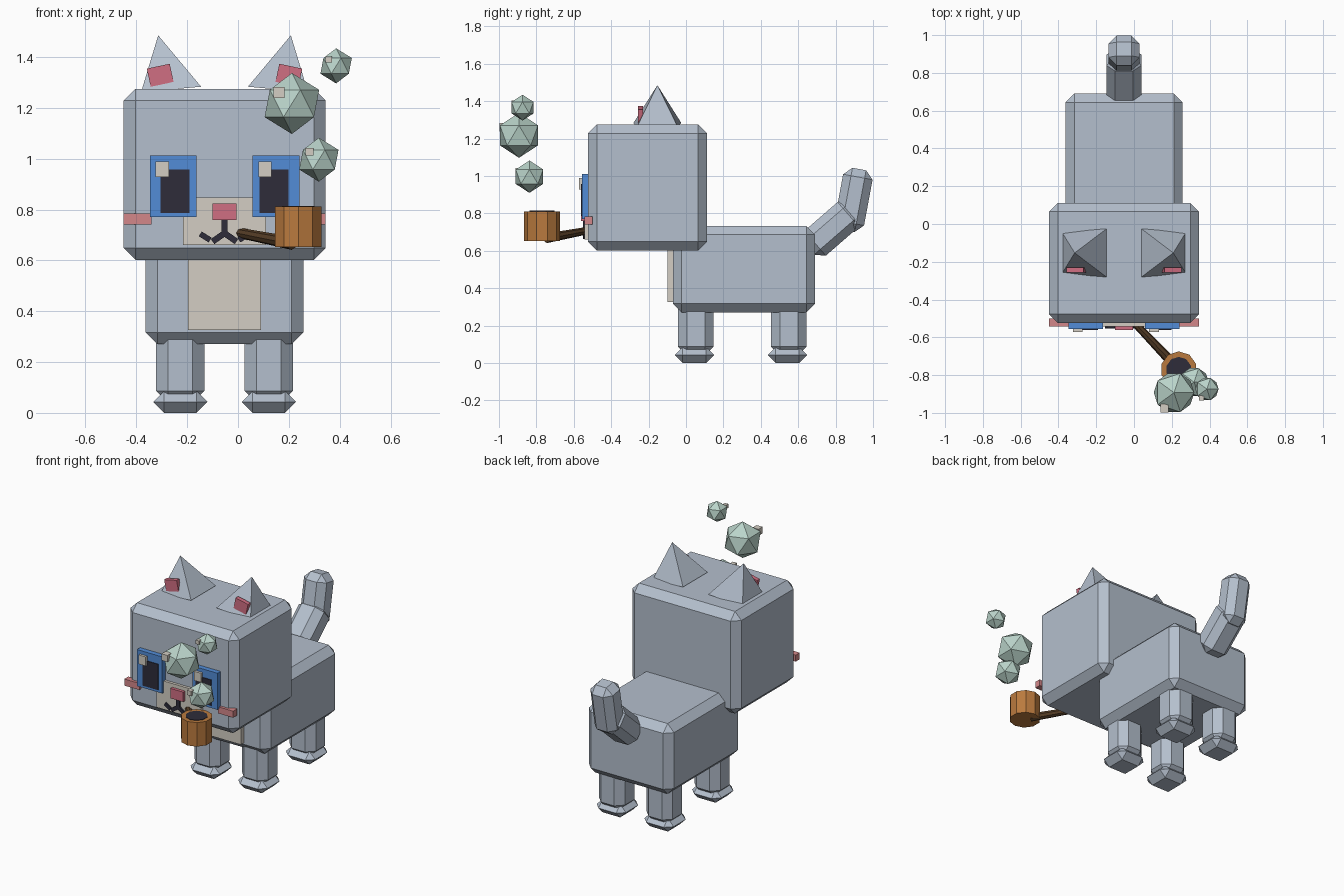
import bpy, bmesh, math
from mathutils import Matrix, Vector

if "Cube" in bpy.data.objects:
    bpy.data.objects.remove(bpy.data.objects["Cube"])


def material(name, r, g, b):
    lin = [((c / 255 + 0.055) / 1.055) ** 2.4 for c in (r, g, b)]
    m = bpy.data.materials.new(name)
    m.diffuse_color = (*lin, 1)
    m.use_nodes = True
    m.node_tree.nodes["Principled BSDF"].inputs["Base Color"].default_value = m.diffuse_color
    return m


GREY = material("grey fur", 180, 191, 205)
CREAM = material("cream", 212, 206, 196)
PINK = material("rose pink", 208, 110, 130)
BLUSH = material("blush", 212, 135, 138)
BLUE = material("eye blue", 82, 140, 215)
DARK = material("near black", 46, 44, 58)
WOOD = material("bowl wood", 186, 122, 62)
STEM = material("stem wood", 84, 60, 37)
MINT = material("pale mint", 186, 212, 202)

C = -0.053  # mirror plane of the animal


def finish(name, bm, mat):
    bmesh.ops.recalc_face_normals(bm, faces=bm.faces)
    me = bpy.data.meshes.new(name)
    bm.to_mesh(me)
    bm.free()
    me.materials.append(mat)
    ob = bpy.data.objects.new(name, me)
    bpy.context.collection.objects.link(ob)
    return ob


def box(name, mat, center, size, bevel=0.0, rot=(0, 0, 0)):
    bm = bmesh.new()
    bmesh.ops.create_cube(bm, size=1, matrix=Matrix.Diagonal((*size, 1)))
    ob = finish(name, bm, mat)
    ob.location = center
    ob.rotation_euler = [math.radians(a) for a in rot]
    if bevel:
        mod = ob.modifiers.new("chamfer", "BEVEL")
        mod.width, mod.segments = bevel, 1
    return ob


def span(name, mat, x, y, z, bevel=0.0):
    """Box given by its extents."""
    ext = (x, y, z)
    return box(name, mat, [(a + b) / 2 for a, b in ext], [abs(b - a) for a, b in ext], bevel)


def rod(name, mat, a, b, r1, r2, sides):
    a, b = Vector(a), Vector(b)
    d = b - a
    turn = d.to_track_quat('Z', 'Y').to_matrix().to_4x4() if abs(d.x) + abs(d.y) > 1e-6 else Matrix()
    bm = bmesh.new()
    bmesh.ops.create_cone(bm, cap_ends=True, segments=sides, radius1=r1, radius2=r2,
                          depth=d.length, matrix=Matrix.Translation((a + b) / 2) @ turn)
    return finish(name, bm, mat)


# head, body, belly
span("head", GREY, (-0.45, 0.345), (-0.524, 0.112), (0.602, 1.275), 0.047)
span("body", GREY, (-0.363, 0.258), (-0.07, 0.69), (0.27, 0.733), 0.047)
span("belly_patch", CREAM, (C - 0.144, C + 0.144), (-0.10, -0.05), (0.326, 0.64))

# tail in two chamfered pieces
box("tail_base", GREY, (C, 0.779, 0.717), (0.186, 0.175, 0.325), 0.045, (-49, 0, 0))
box("tail_tip", GREY, (C, 0.896, 0.872), (0.165, 0.16, 0.335), 0.043, (-10.5, 0, 0))

for s, side in ((-1, "left"), (1, "right")):
    # legs and paws
    for y, end in ((0.053, "front"), (0.55, "rear")):
        x = C + s * 0.174
        box(f"{end}_leg_{side}", GREY, (x, y, 0.19), (0.19, 0.19, 0.30), 0.047)
        box(f"{end}_paw_{side}", GREY, (x, y - 0.008, 0.043), (0.213, 0.21, 0.086), 0.0425)

    # ears: leaning pyramids with an inner plate
    bm = bmesh.new()
    base = [bm.verts.new((C + s * dx, y, z)) for dx, y, z in
            ((0.328, -0.262, 1.262), (0.092, -0.281, 1.283),
             (0.092, -0.025, 1.283), (0.328, -0.044, 1.262))]
    tip = bm.verts.new((C + s * 0.261, -0.153, 1.485))
    bm.faces.new(base)
    for i in range(4):
        bm.faces.new((base[i], base[(i + 1) % 4], tip))
    finish(f"ear_{side}", bm, GREY)
    box(f"inner_ear_{side}", PINK, (C + s * 0.253, -0.243, 1.328),
        (0.092, 0.028, 0.073), 0, (0, s * 12, 0))

    # eyes
    ex = C + s * 0.202
    box(f"eye_{side}", BLUE, (ex, -0.535, 0.891), (0.184, 0.044, 0.241))
    box(f"pupil_{side}", DARK, (ex + s * -0.008, -0.545, 0.872), (0.114, 0.034, 0.17))
    box(f"eye_glint_{side}", CREAM, (ex - 0.043, -0.555, 0.958), (0.052, 0.036, 0.06))

    # cheeks and the two mouth strokes of each side
    box(f"cheek_{side}", BLUSH, (C + s * 0.342, -0.521, 0.762), (0.11, 0.042, 0.043))
    box(f"mouth_inner_{side}", DARK, (C + s * 0.024, -0.54, 0.69),
        (0.056, 0.024, 0.024), 0, (0, s * 35, 0))
    box(f"mouth_outer_{side}", DARK, (C + s * 0.076, -0.54, 0.692),
        (0.046, 0.024, 0.022), 0, (0, s * -32, 0))

# muzzle, nose, mouth centre
span("muzzle", CREAM, (C - 0.163, C + 0.163), (-0.542, -0.5), (0.66, 0.847))
span("nose", PINK, (C - 0.047, C + 0.047), (-0.562, -0.5), (0.758, 0.823))
span("mouth_centre", DARK, (C - 0.012, C + 0.012), (-0.552, -0.52), (0.698, 0.765))

# pipe
rod("pipe_stem", STEM, (0.0, -0.52, 0.709), (0.213, -0.745, 0.667), 0.02, 0.026, 8)
rod("pipe_bowl", WOOD, (0.237, -0.77, 0.653), (0.237, -0.77, 0.811), 0.096, 0.096, 10)
rod("pipe_filling", DARK, (0.237, -0.77, 0.79), (0.237, -0.77, 0.814), 0.067, 0.067, 10)

# bubbles with glints
for i, (p, r) in enumerate((((0.318, -0.837, 0.996), 0.0865),
                            ((0.212, -0.893, 1.217), 0.12),
                            ((0.386, -0.874, 1.365), 0.069))):
    bm = bmesh.new()
    bmesh.ops.create_icosphere(bm, subdivisions=1, radius=r, matrix=Matrix.Translation(p))
    finish(f"bubble_{i + 1}", bm, MINT)
    box(f"bubble_glint_{i + 1}", CREAM, Vector(p) + Vector((-0.42, -0.69, 0.36)) * r, (0.36 * r,) * 3)
